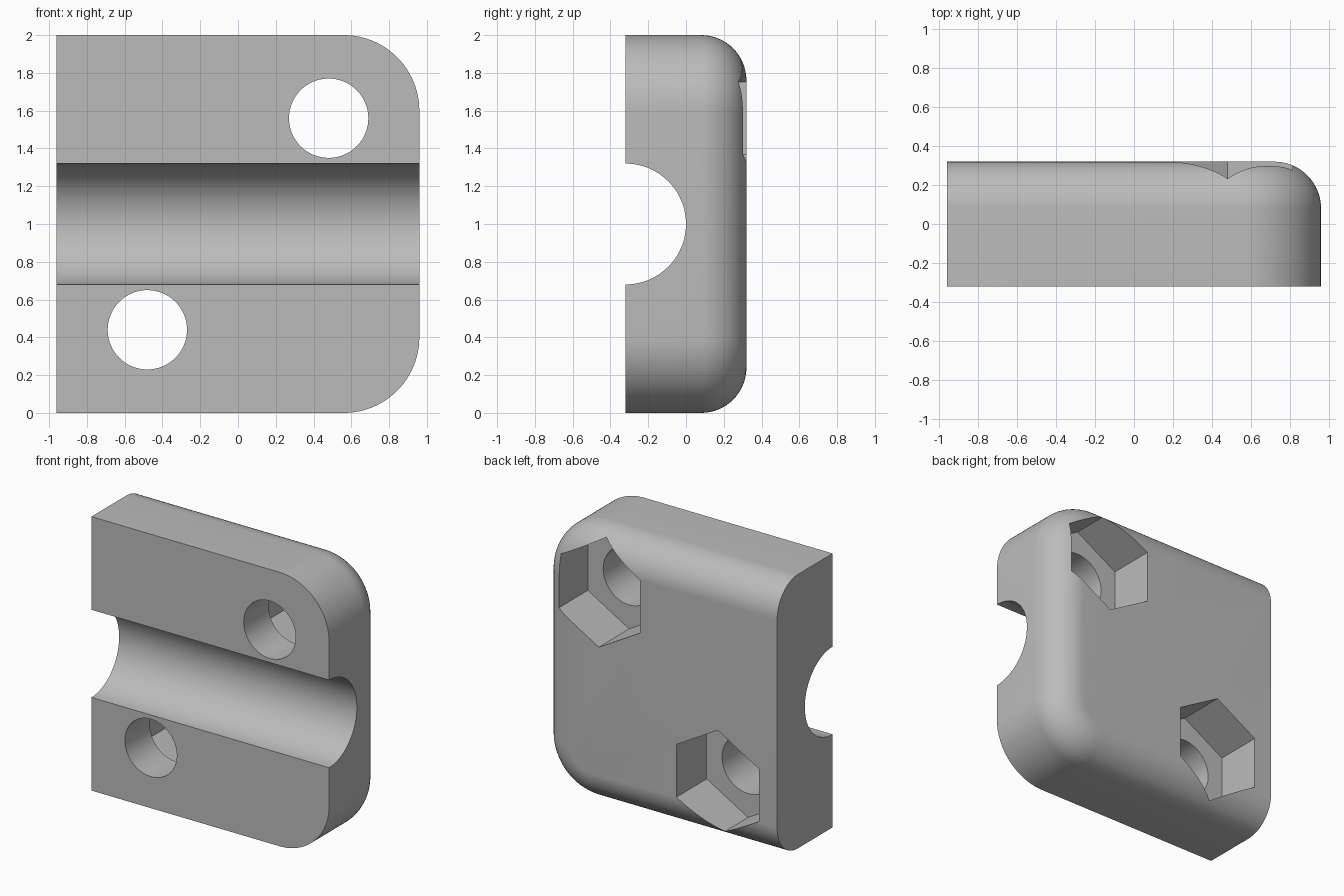
import bpy, bmesh
from math import pi, sin, cos, radians
from mathutils import Matrix

cube = bpy.data.objects.get("Cube")
if cube:
    bpy.data.objects.remove(cube, do_unlink=True)

HALF_W, HALF_D, HEIGHT = 0.96, 0.32, 2.0
CORNER, FILLET = 0.4, 0.24
GROOVE_R, HOLE_R, NUT_R = 0.32, 0.21, 0.385
POCKET_FLOOR = -0.03
BOLTS = [(0.48, 1.56), (-0.48, 0.44)]

grey = bpy.data.materials.new("plain grey")
grey.use_nodes = True
colour = (0.5, 0.5, 0.5, 1)
grey.diffuse_color = colour
grey.node_tree.nodes["Principled BSDF"].inputs["Base Color"].default_value = colour


def make_object(name, bm):
    bmesh.ops.recalc_face_normals(bm, faces=bm.faces)
    mesh = bpy.data.meshes.new(name)
    bm.to_mesh(mesh)
    bm.free()
    mesh.materials.append(grey)
    obj = bpy.data.objects.new(name, mesh)
    bpy.context.collection.objects.link(obj)
    return obj


def outline(inset, steps=24):
    """Plate outline: square on one side, two rounded corners on the other."""
    r, cx = CORNER - inset, HALF_W - CORNER
    pts = [(-HALF_W, inset)]
    for cz, start in ((CORNER, -pi / 2), (HEIGHT - CORNER, 0)):
        for i in range(steps + 1):
            a = start + pi / 2 * i / steps
            pts.append((cx + r * cos(a), cz + r * sin(a)))
    pts.append((-HALF_W, HEIGHT - inset))
    return pts


def clamp_body(steps=16):
    """Stack of outlines that shrink towards the back to form the fillet."""
    sections = [(-HALF_D, 0)]
    for i in range(steps + 1):
        a = pi / 2 * i / steps
        sections.append((HALF_D - FILLET * (1 - sin(a)), FILLET * (1 - cos(a))))
    bm = bmesh.new()
    rings = [[bm.verts.new((x, y, z)) for x, z in outline(inset)] for y, inset in sections]
    for lower, upper in zip(rings, rings[1:]):
        for i in range(len(lower) - 1):
            bm.faces.new((lower[i], lower[i + 1], upper[i + 1], upper[i]))
    bm.faces.new(rings[0])
    bm.faces.new(rings[-1])
    # flat square-cut side as one face
    bm.faces.new([r[0] for r in rings] + [r[-1] for r in reversed(rings)])
    return make_object("clamp_half", bm)


def prism(name, sides, radius, length, matrix):
    bm = bmesh.new()
    bmesh.ops.create_cone(bm, cap_ends=True, segments=sides, radius1=radius,
                          radius2=radius, depth=length, matrix=matrix)
    cutter = make_object(name, bm)
    cutter.hide_render = True
    return cutter


body = clamp_body()

# Rod groove across the front
cutters = [prism("groove_cutter", 96, GROOVE_R, 3,
                 Matrix.Translation((0, -HALF_D, 1)) @ Matrix.Rotation(pi / 2, 4, 'Y'))]

# Bolt holes and pointed-up hexagonal nut pockets
along_y = Matrix.Rotation(pi / 2, 4, 'X')
for x, z in BOLTS:
    cutters.append(prism("hole_cutter", 64, HOLE_R, 2,
                         Matrix.Translation((x, 0, z)) @ along_y))
    cutters.append(prism("nut_cutter", 6, NUT_R, 1,
                         Matrix.Translation((x, POCKET_FLOOR + 0.5, z)) @ along_y))

bpy.ops.object.select_all(action='DESELECT')
bpy.context.view_layer.objects.active = body
body.select_set(True)
for cutter in cutters:
    mod = body.modifiers.new("cut", 'BOOLEAN')
    mod.operation, mod.solver, mod.object = 'DIFFERENCE', 'EXACT', cutter
    bpy.ops.object.modifier_apply(modifier=mod.name)
    bpy.data.objects.remove(cutter, do_unlink=True)

bpy.ops.object.shade_smooth_by_angle(angle=radians(25))
